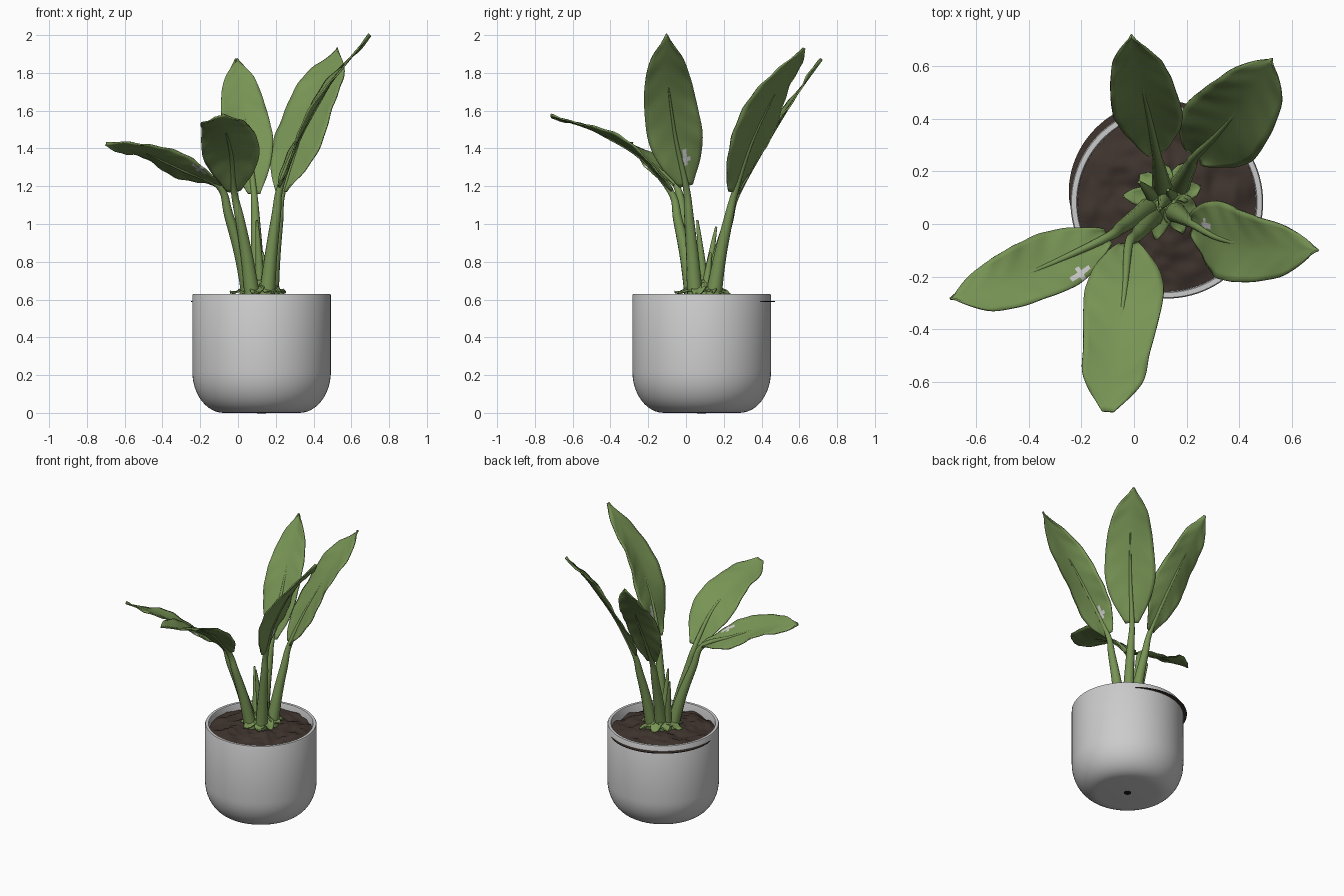
import bpy, bmesh, math, random
from mathutils import Vector, noise

if "Cube" in bpy.data.objects:
    bpy.data.objects.remove(bpy.data.objects["Cube"])

random.seed(4)
CX, CY, R = 0.125, 0.083, 0.367          # pot axis and radius


def material(name, rgb):
    m = bpy.data.materials.new(name)
    m.diffuse_color = (*rgb, 1)
    m.use_nodes = True
    m.node_tree.nodes["Principled BSDF"].inputs["Base Color"].default_value = m.diffuse_color
    return m


GREEN = material("leaf green", (0.185, 0.295, 0.09))
GREY = material("pale grey", (0.6, 0.6, 0.6))
SOIL = material("dark soil", (0.05, 0.034, 0.027))
HOLE = material("hole black", (0.012, 0.011, 0.01))


def make_object(name, bm, mats, angle=50):
    bmesh.ops.recalc_face_normals(bm, faces=bm.faces)
    me = bpy.data.meshes.new(name)
    bm.to_mesh(me)
    bm.free()
    ob = bpy.data.objects.new(name, me)
    bpy.context.collection.objects.link(ob)
    for m in mats:
        me.materials.append(m)
    bpy.ops.object.select_all(action='DESELECT')
    ob.select_set(True)
    bpy.context.view_layer.objects.active = ob
    bpy.ops.object.shade_smooth_by_angle(angle=math.radians(angle))
    return ob


def spline(pts, t):
    """Catmull-Rom through evenly spaced points, t in 0..1."""
    n = len(pts) - 1
    i = min(int(t * n), n - 1)
    f = t * n - i
    p1, p2 = pts[i], pts[i + 1]
    p0 = pts[i - 1] if i else p1 * 2 - p2
    p3 = pts[i + 2] if i + 2 <= n else p2 * 2 - p1
    return 0.5 * (p1 * 2 + (p2 - p0) * f + (p0 * 2 - p1 * 5 + p2 * 4 - p3) * f * f
                  + (p1 * 3 - p0 - p2 * 3 + p3) * f ** 3)


def polar(r, a, z):
    return Vector((CX + r * math.cos(a), CY + r * math.sin(a), z))


def bridge(bm, a, b):
    """Join two closed rings of vertices."""
    for k in range(len(a)):
        j = (k + 1) % len(a)
        bm.faces.new((a[k], a[j], b[j], b[k]))


def lathe(name, profile, mat, steps=96, height=lambda p: 0):
    bm = bmesh.new()
    rings = []
    for r, z in profile:
        pts = [polar(r, 2 * math.pi * k / steps, z) for k in range(steps)]
        rings.append([bm.verts.new(p + Vector((0, 0, height(p)))) for p in pts])
    for a, b in zip(rings, rings[1:]):
        bridge(bm, a, b)
    bm.faces.new(rings[0])
    return make_object(name, bm, [mat], 45)


def blade(name, mid, width, side, tip=0.0, patch=None, wave=0.012, nu=36, nv=12):
    """Leaf surface swept along a midrib with a cupped, wavy cross-section."""
    pts = [Vector(p) for p in mid]
    widths = [0.25, 0.75, 1, 0.97, 0.85, 0.6 + tip, tip]
    side = Vector(side).normalized()
    bm = bmesh.new()
    seed = random.random() * 6
    rows = []
    for i in range(nu + 1):
        u = i / nu
        c = spline(pts, u)
        tan = (spline(pts, min(u + .02, 1)) - spline(pts, max(u - .02, 0))).normalized()
        s = (side - tan * side.dot(tan)).normalized()
        nrm = s.cross(tan)
        if nrm.z < 0:
            nrm = -nrm
        w = max(spline(widths, u) * width, 0.003)
        row = []
        for j in range(nv + 1):
            v = 2 * j / nv - 1
            lift = 0.12 * w * abs(v) ** 1.4
            lift += wave * math.sin(11 * u + seed + (1.5 if v > 0 else 0)) * v * v
            lift += 0.003 * math.sin(40 * u + 6 * abs(v)) * abs(v)
            row.append(bm.verts.new(c + s * v * w + nrm * lift))
        rows.append(row)
    for i in range(nu):
        for j in range(nv):
            f = bm.faces.new((rows[i][j], rows[i][j + 1], rows[i + 1][j + 1], rows[i + 1][j]))
            u, v = (i + .5) / nu, 2 * (j + .5) / nv - 1
            if patch and ((u - patch[0]) / .065) ** 2 + ((v - patch[1]) / .17) ** 2 < 1:
                f.material_index = 1
    ob = make_object(name, bm, [GREEN, GREY], 80)
    sol = ob.modifiers.new("thickness", 'SOLIDIFY')
    sol.thickness = 0.008
    sol.offset = 0


def stem(name, pts, r0, r1):
    """Tapered round stalk along a smoothed path."""
    cu = bpy.data.curves.new(name, 'CURVE')
    cu.dimensions = '3D'
    cu.bevel_depth = 1
    cu.bevel_resolution = 4
    cu.use_fill_caps = True
    sp = cu.splines.new('POLY')
    n = 28
    sp.points.add(n)
    for i in range(n + 1):
        t = i / n
        sp.points[i].co = (*spline(pts, t), 1)
        sp.points[i].radius = r0 + (r1 - r0) * t ** 0.75
    sp.use_smooth = True
    cu.materials.append(GREEN)
    bpy.context.collection.objects.link(bpy.data.objects.new(name, cu))


def outward(foot, top):
    """Points from a foot in the soil up to a top, leaning out as they rise."""
    a, b = Vector((*foot, 0.58)), Vector(top)
    path = []
    for t in (0, 0.4, 0.75):
        p = a.lerp(b, t ** 1.25)
        p.z = a.z + (b.z - a.z) * t
        path.append(p)
    return path


def leaf(name, foot, mid, width, side, **kw):
    blade("leaf_" + name, mid, width, side, **kw)
    stem("stalk_" + name, outward(foot, mid[0]) + [Vector(p) for p in mid[:3]], 0.046, 0.004)


def shoot(name, foot, top):
    stem("shoot_" + name, outward(foot, top) + [Vector(top)], 0.036, 0.006)


# Pot: rounded foot, straight wall, thin rim, hollow inside
foot_arc = [(0.2 + (R - 0.2) * math.sin(a), 0.22 * (1 - math.cos(a)))
            for a in (math.pi / 2 * k / 12 for k in range(13))]
lathe("pot", foot_arc + [(R, 0.622), (R - .004, 0.63), (R - .023, 0.63), (R - .027, 0.622), (R - .029, 0.5)], GREY)
lathe("drain_hole", [(0.024, 0.004), (0.024, -0.002), (0.001, -0.002)], HOLE, 24)

# Soil: lumpy mound
lathe("soil", [(0.003 + 0.338 * k / 24, 0.618 - 0.04 * (k / 24) ** 2) for k in range(25)], SOIL, 80,
      lambda p: 0.022 * noise.noise(p * 11) + 0.012 * noise.noise(p * 25))

# Thin soil sliver poking through the back left of the wall
bm = bmesh.new()
prev = None
for k in range(41):
    a = math.radians(55 + 130 * k / 40)
    ro = R - 0.005 + 0.03 * math.sin(math.pi * k / 40) ** 0.6 if 0 < k < 40 else R - 0.005
    cur = [bm.verts.new(polar(r, a, z)) for r, z in ((0.355, .586), (ro, .588), (ro, .593), (0.355, .594))]
    if prev:
        bridge(bm, prev, cur)
    prev = cur
make_object("soil_sliver", bm, [SOIL])

# Five large leaves on stalks, two with a grey patch
leaf("left", (0.07, 0.07),
     [(-0.1, -0.05, 1.2), (-0.29, -0.14, 1.285), (-0.5, -0.23, 1.38), (-0.7, -0.285, 1.42)],
     0.125, (0.3, -0.9, 0.33), patch=(0.27, 0.75))
leaf("front", (0.08, 0.04),
     [(-0.02, -0.08, 1.17), (-0.035, -0.25, 1.36), (-0.065, -0.48, 1.49), (-0.1, -0.715, 1.57)],
     0.15, (1, 0.1, 0), tip=0.15)
leaf("back", (0.11, 0.12),
     [(0.085, 0.27, 1.16), (0.055, 0.42, 1.42), (0.02, 0.57, 1.66), (-0.01, 0.72, 1.87)],
     0.13, (1, 0.05, 0))
leaf("right", (0.15, 0.05),
     [(0.225, 0, 1.2), (0.325, -0.055, 1.455), (0.485, -0.095, 1.735), (0.7, -0.1, 2)],
     0.145, (0.12, -1, 0.15), patch=(0.19, -0.25))
leaf("back_right", (0.17, 0.14),
     [(0.235, 0.26, 1.17), (0.325, 0.35, 1.44), (0.435, 0.48, 1.71), (0.525, 0.625, 1.93)],
     0.165, (0.7, -0.65, -0.15))

# Short unopened shoots in the middle
shoot("left", (0.08, 0.1), (0.02, 0.16, 0.985))
shoot("middle", (0.12, 0.1), (0.1, 0.06, 1.02))
shoot("back", (0.15, 0.1), (0.13, 0.13, 0.85))

# Ragged sheath flaps around the crown
for k in range(9):
    a = 2 * math.pi * k / 9 + 0.3
    d = Vector((math.cos(a), math.sin(a), 0))
    c = Vector((0.12, 0.1, 0.615))
    up = Vector((0, 0, 1))
    blade(f"sheath_flap_{k + 1}",
          [c + d * 0.03 + up * 0.085, c + d * 0.08 + up * 0.04,
           c + d * random.uniform(0.12, 0.17) + up * random.uniform(0, 0.025)],
          0.04, (-d.y, d.x, 0), wave=0.008, nu=10, nv=6)
